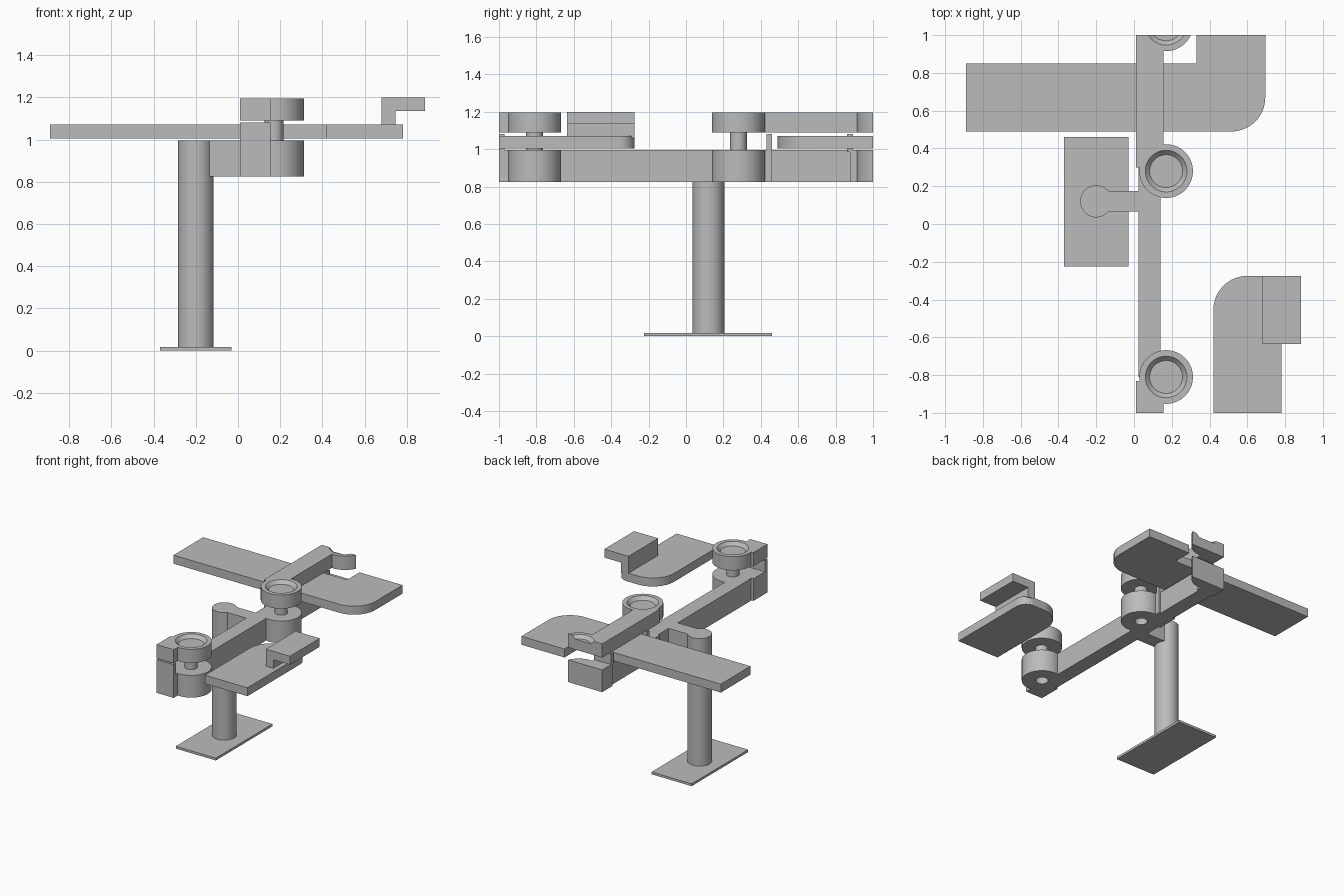
import bpy, bmesh, math
from mathutils import Vector

if "Cube" in bpy.data.objects:
    bpy.data.objects.remove(bpy.data.objects["Cube"])

gray = bpy.data.materials.new("plain_gray")
gray.use_nodes = True
gray.diffuse_color = (0.5, 0.5, 0.5, 1)
gray.node_tree.nodes["Principled BSDF"].inputs["Base Color"].default_value = (0.5, 0.5, 0.5, 1)

JOINT_X = 0.17
LOW, MID, HIGH, TOP = 0.825, 0.995, 1.09, 1.195


def finish(bm, name, smooth=False):
    bmesh.ops.recalc_face_normals(bm, faces=bm.faces)
    mesh = bpy.data.meshes.new(name)
    bm.to_mesh(mesh)
    bm.free()
    mesh.materials.append(gray)
    ob = bpy.data.objects.new(name, mesh)
    bpy.context.collection.objects.link(ob)
    bpy.ops.object.select_all(action='DESELECT')
    bpy.context.view_layer.objects.active = ob
    ob.select_set(True)
    if smooth:
        bpy.ops.object.shade_smooth_by_angle(angle=math.radians(30))
    return ob


def slab(name, outline, z0, z1, smooth=False):
    """Extrude a plan outline from z0 to z1."""
    bm = bmesh.new()
    face = bm.faces.new([bm.verts.new((x, y, z0)) for x, y in outline])
    ext = bmesh.ops.extrude_face_region(bm, geom=[face])
    top = [v for v in ext["geom"] if isinstance(v, bmesh.types.BMVert)]
    bmesh.ops.translate(bm, verts=top, vec=(0, 0, z1 - z0))
    return finish(bm, name, smooth)


def box(name, x0, x1, y0, y1, z0, z1):
    return slab(name, [(x0, y0), (x1, y0), (x1, y1), (x0, y1)], z0, z1)


def arc(cx, cy, r, a0, a1, n=16):
    angles = [math.radians(a0 + (a1 - a0) * i / n) for i in range(n + 1)]
    return [(cx + r * math.cos(a), cy + r * math.sin(a)) for a in angles]


def lathe(name, profile, cx, cy, cut_y=None):
    """Spin a radius/height profile about a vertical axis, optionally sliced flat."""
    bm = bmesh.new()
    verts = [bm.verts.new((r, 0, z)) for r, z in profile]
    edges = [bm.edges.new(p) for p in zip(verts, verts[1:])]
    bmesh.ops.spin(bm, geom=verts + edges, cent=(0, 0, 0), axis=(0, 0, 1),
                   angle=math.tau, steps=64, use_merge=True)
    bmesh.ops.remove_doubles(bm, verts=bm.verts, dist=1e-5)
    bmesh.ops.translate(bm, verts=bm.verts, vec=(cx, cy, 0))
    if cut_y is not None:
        bmesh.ops.bisect_plane(bm, geom=bm.verts[:] + bm.edges[:] + bm.faces[:],
                               plane_co=Vector((0, cut_y, 0)), plane_no=Vector((0, 1, 0)),
                               clear_outer=True)
        bmesh.ops.holes_fill(bm, edges=[e for e in bm.edges if e.is_boundary], sides=0)
    return finish(bm, name, True)


def carve(ob, joints):
    """Clear the hub zone of each joint out of a beam."""
    for y in joints:
        cutter = lathe("hub_cutter", [(0, 0.7), (0.125, 0.7), (0.125, 1.3), (0, 1.3)], JOINT_X, y)
        cutter.hide_render = True
        bpy.context.view_layer.objects.active = ob
        mod = ob.modifiers.new("hub_clearance", 'BOOLEAN')
        mod.operation = 'DIFFERENCE'
        mod.object = cutter
        bpy.ops.object.modifier_apply(modifier=mod.name)
        bpy.data.objects.remove(cutter)


# Stand: foot plate, column and bracket to the beam
box("foot_plate", -0.37, -0.03, -0.225, 0.46, 0, 0.018)
lathe("column", [(0, 0.01), (0.085, 0.01), (0.085, MID), (0, MID)], -0.20, 0.12)
box("column_bracket", -0.14, 0.04, 0.065, 0.175, LOW, MID)

# Pivot joints: lower hub with bottom bore, pin, and upper hub with tapered recess
FRONT, CENTRE, REAR = -0.81, 0.28, 1.057
spool = [(0, 0.9), (0.045, 0.9), (0.045, LOW), (0.142, LOW), (0.142, MID), (0.045, MID),
         (0.045, HIGH), (0.142, HIGH), (0.142, TOP), (0.11, TOP), (0.087, 1.17), (0, 1.17)]
lathe("front_joint", spool, JOINT_X, FRONT)
lathe("centre_joint", spool, JOINT_X, CENTRE)
lathe("rear_joint", spool, JOINT_X, REAR, cut_y=1.0)

# Lower beam and its wider end blocks
X0, X1 = 0.01, 0.155
carve(box("lower_beam", 0.025, 0.14, FRONT, 1.0, LOW, MID), [FRONT, CENTRE, REAR])
carve(box("lower_front_block", X0, X1, -1, -0.83, LOW, MID), [FRONT])
carve(box("lower_centre_block", X0, X1, 0.3, 0.46, LOW, MID), [CENTRE])
carve(box("lower_rear_block", X0, X1, 0.877, 1, LOW, MID), [REAR])

# Upper arms
carve(box("upper_front_block", X0, X1, -1, -0.83, HIGH, TOP), [FRONT])
carve(box("upper_rear_arm", X0, X1, 0.3, 1, HIGH, TOP), [CENTRE, REAR])

# Thin stop tabs standing on the lower blocks
for name, y in (("front", -1), ("centre", 0.43), ("rear", 0.862)):
    box(name + "_stop_tab", X0, X1, y, y + 0.03, MID - 0.01, 1.08)

# Rear table with an L-shaped end
slab("rear_table", [(-0.89, 0.49)] + arc(0.515, 0.67, 0.18, -90, 0)
     + [(0.695, 1), (0.33, 1), (0.33, 0.85), (-0.89, 0.85)], 1.005, 1.07, True)

# Front table with rounded back corners
slab("front_table", [(0.42, -1), (0.78, -1)] + arc(0.695, -0.36, 0.085, 0, 90)
     + arc(0.60, -0.455, 0.18, 90, 180), 1.005, 1.07, True)

# Raised step bracket on the front table
box("step_riser", 0.68, 0.745, -0.635, -0.275, 1.06, 1.2)
box("step_shelf", 0.745, 0.885, -0.635, -0.275, 1.135, 1.2)
